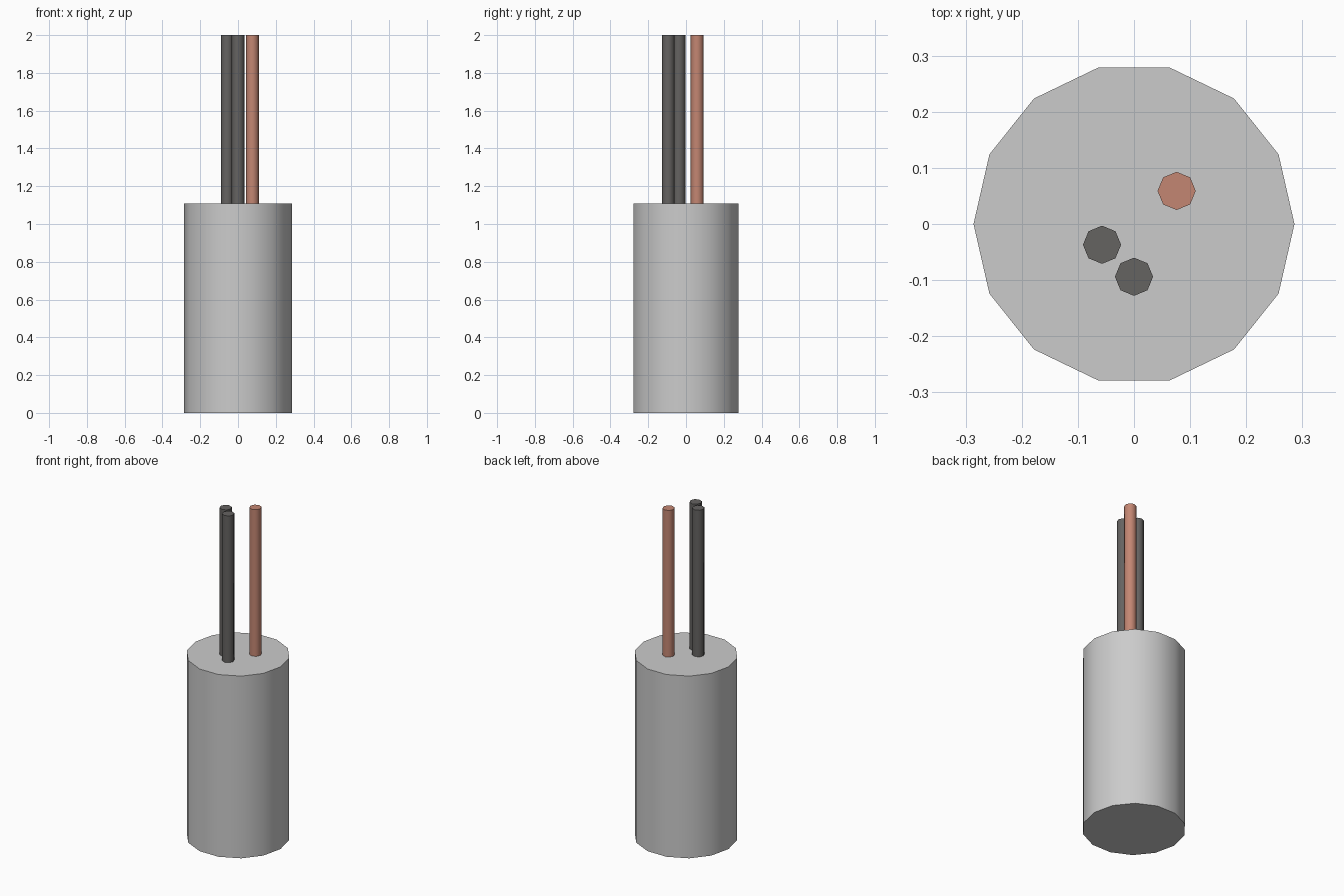
import bpy
from math import radians

if "Cube" in bpy.data.objects:
    bpy.data.objects.remove(bpy.data.objects["Cube"])

BODY_TOP = 1.108


def paint(name, color):
    mat = bpy.data.materials.new(name)
    mat.diffuse_color = color
    mat.use_nodes = True
    mat.node_tree.nodes["Principled BSDF"].inputs["Base Color"].default_value = mat.diffuse_color
    return mat


def rod(name, sides, radius, x, y, z0, z1, mat=None):
    """Upright smooth-sided prism with a corner pointing along +x."""
    bpy.ops.mesh.primitive_cylinder_add(
        vertices=sides, radius=radius, depth=z1 - z0,
        location=(x, y, (z0 + z1) / 2), rotation=(0, 0, radians(90)))
    bpy.ops.object.transform_apply(location=False, rotation=True, scale=False)
    bpy.ops.object.shade_smooth_by_angle(angle=radians(50))
    obj = bpy.context.object
    obj.name = obj.data.name = name
    if mat:
        obj.data.materials.append(mat)
    return obj


dark = paint("dark_insulation", (0.13, 0.125, 0.12, 1))
red = paint("red_insulation", (0.55, 0.24, 0.17, 1))

# Cylindrical body
rod("body", 14, 0.286, 0, 0, 0, BODY_TOP)

# Lead wires rising from the top
for name, x, y, mat in (("red_wire", 0.076, 0.059, red),
                        ("dark_wire_left", -0.057, -0.037, dark),
                        ("dark_wire_front", 0.0, -0.094, dark)):
    rod(name, 8, 0.034, x, y, BODY_TOP - 0.005, 2.0, mat)
